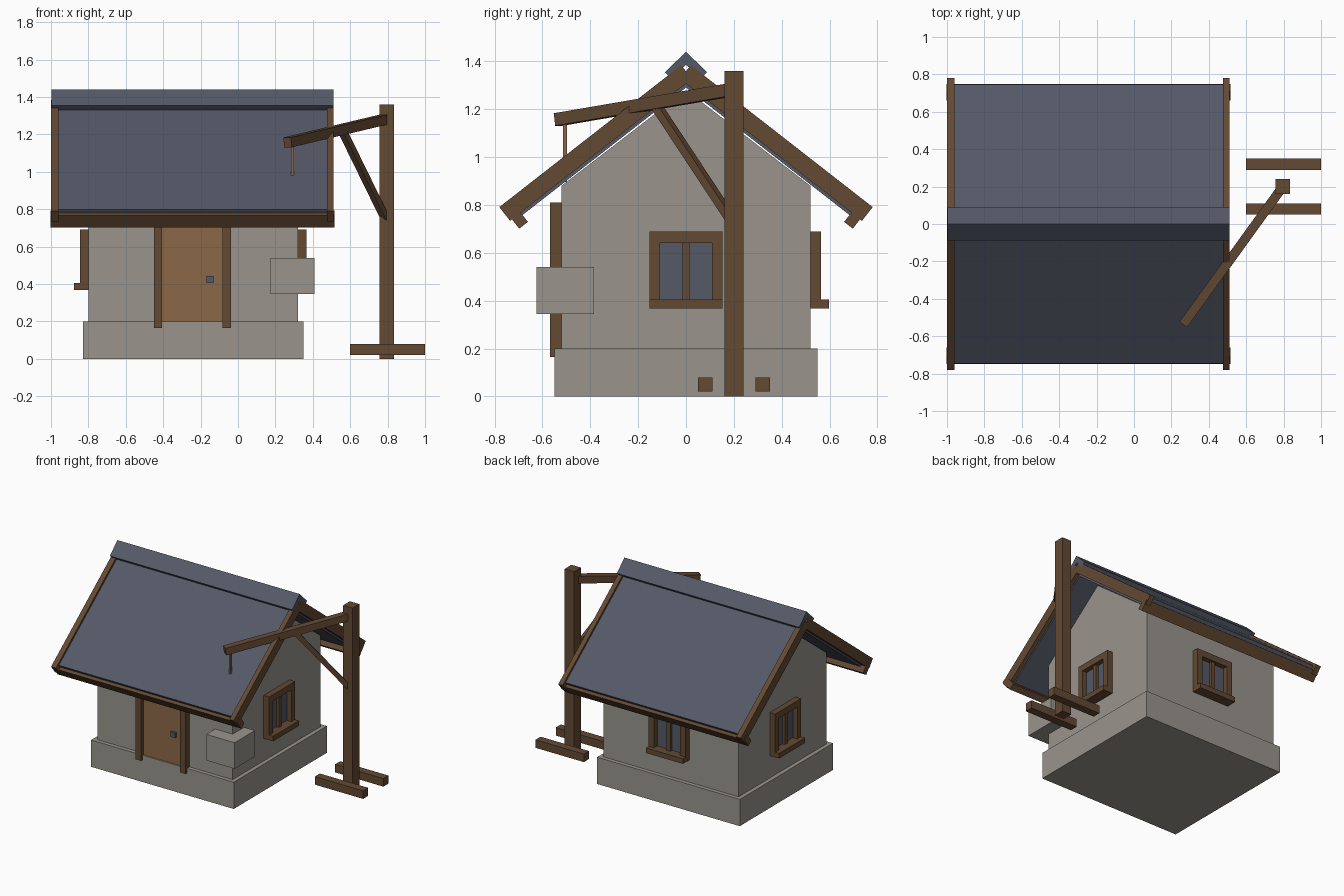
import bpy, bmesh, math
from mathutils import Vector, Matrix

if "Cube" in bpy.data.objects:
    bpy.data.objects.remove(bpy.data.objects["Cube"])


def material(name, rgb):
    m = bpy.data.materials.new(name)
    m.diffuse_color = (*rgb, 1)
    m.use_nodes = True
    m.node_tree.nodes["Principled BSDF"].inputs["Base Color"].default_value = m.diffuse_color
    return m


STONE = material("stone", (0.32, 0.30, 0.265))
WOOD = material("dark wood", (0.125, 0.067, 0.033))
DOOR = material("door wood", (0.26, 0.14, 0.065))
SLATE = material("slate", (0.09, 0.10, 0.135))


def finish(name, bm, mat):
    bmesh.ops.recalc_face_normals(bm, faces=bm.faces)
    me = bpy.data.meshes.new(name)
    bm.to_mesh(me)
    bm.free()
    me.materials.append(mat)
    ob = bpy.data.objects.new(name, me)
    bpy.context.collection.objects.link(ob)
    return ob


def box(name, lo, hi, mat, frame=Matrix()):
    """Box between two corners, placed by an optional frame."""
    lo, hi = Vector(lo), Vector(hi)
    bm = bmesh.new()
    m = frame @ Matrix.Translation((lo + hi) / 2) @ Matrix.Diagonal((*(hi - lo), 1))
    bmesh.ops.create_cube(bm, size=1, matrix=m)
    return finish(name, bm, mat)


def prism(name, profile, x0, x1, mat):
    """Extrude a (y, z) profile along x."""
    bm = bmesh.new()
    f = bm.faces.new([bm.verts.new((x0, y, z)) for y, z in profile])
    ext = bmesh.ops.extrude_face_region(bm, geom=[f])["geom"]
    bmesh.ops.translate(bm, vec=(x1 - x0, 0, 0),
                        verts=[v for v in ext if isinstance(v, bmesh.types.BMVert)])
    return finish(name, bm, mat)


def timber(name, p, q, w, h, mat):
    """Square timber running from p to q, w wide and h deep."""
    p, q = Vector(p), Vector(q)
    d = (q - p).normalized()
    side = d.cross(Vector((0, 0, 1))).normalized()
    up = side.cross(d)
    frame = Matrix.Translation(p) @ Matrix((d, side, up)).transposed().to_4x4()
    return box(name, (0, -w / 2, -h / 2), ((q - p).length, w / 2, h / 2), mat, frame)


# Stone base, gabled walls and corner block
box("base", (-0.83, -0.55, 0), (0.35, 0.55, 0.2), STONE)
prism("walls", [(-0.52, 0.2), (0.52, 0.2), (0.52, 0.88), (0, 1.28), (-0.52, 0.88)],
      -0.80, 0.32, STONE)
box("corner_block", (0.175, -0.625, 0.345), (0.41, -0.385, 0.54), STONE)

# Roof slopes, edge boards and eaves beams
ang = math.atan(0.78)
D = Vector((math.cos(ang), -math.sin(ang)))
N = Vector((math.sin(ang), math.cos(ang)))


def sloped(name, start, length, thick, side, x0, x1, mat):
    """Slab whose top edge runs down the roof slope from start (y, z)."""
    a = Vector(start)
    b = a + D * length
    pts = [a, b, b - N * thick, a - N * thick]
    prism(name, [(side * p.x, p.y) for p in pts], x0, x1, mat)


for side, word in ((-1, "front"), (1, "back")):
    sloped(f"{word}_roof", (0.02, 1.364), 0.725 / D.x, 0.07, side, -0.965, 0.48, SLATE)
    for x0, x1, end in ((-1.0, -0.96, "left"), (0.475, 0.51, "right")):
        sloped(f"{word}_{end}_edge_board", (0.02, 1.384), 0.76 / D.x, 0.073,
               side, x0, x1, WOOD)
    sloped(f"{word}_eaves_beam", (0.711, 0.794), 0.046, 0.082, side, -1.003, 0.515, WOOD)
prism("ridge_cap", [(0, 1.44), (0.088, 1.355), (0.06, 1.328), (0, 1.385),
                    (-0.06, 1.328), (-0.088, 1.355)], -0.998, 0.51, SLATE)

# Door with posts, lintel and latch
box("door", (-0.41, -0.54, 0.2), (-0.07, -0.51, 0.77), DOOR)
for x0, x1, word in ((-0.45, -0.405, "left"), (-0.082, -0.037, "right")):
    box(f"{word}_door_post", (x0, -0.568, 0.165), (x1, -0.51, 0.81), WOOD)
box("door_lintel", (-0.405, -0.568, 0.765), (-0.082, -0.51, 0.81), WOOD)
box("door_latch", (-0.168, -0.56, 0.405), (-0.13, -0.53, 0.443), SLATE)


# Windows: local x along the wall, local -y pointing outwards
def window(word, x, y, turn):
    f = Matrix.Translation((x, y, 0)) @ Matrix.Rotation(turn, 4, "Z")
    box(f"{word}_glass", (-0.11, -0.008, 0.4), (0.11, 0.02, 0.65), SLATE, f)
    for s in (-1, 1):
        a, b = sorted((s * 0.108, s * 0.153))
        box(f"{word}_window_side", (a, -0.045, 0.405), (b, 0.02, 0.642), WOOD, f)
    box(f"{word}_window_head", (-0.153, -0.045, 0.642), (0.153, 0.02, 0.69), WOOD, f)
    box(f"{word}_window_sill", (-0.153, -0.078, 0.367), (0.153, 0.02, 0.405), WOOD, f)
    box(f"{word}_window_bar", (-0.015, -0.03, 0.4), (0.015, 0.02, 0.645), WOOD, f)


window("right", 0.32, 0, math.pi / 2)
window("left", -0.80, 0, -math.pi / 2)
window("back", -0.24, 0.52, math.pi)

# Hoist: post on two feet, rising arm, brace and hanging rope
box("hoist_post", (0.757, 0.16, 0), (0.835, 0.24, 1.36), WOOD)
for y, word in ((0.08, "front"), (0.32, "back")):
    box(f"{word}_hoist_foot", (0.6, y - 0.03, 0.02), (1.0, y + 0.03, 0.08), WOOD)
timber("hoist_arm", (0.796, 0.2, 1.283), (0.265, -0.535, 1.157), 0.05, 0.053, WOOD)
timber("hoist_brace", (0.79, 0.185, 0.745), (0.56, -0.125, 1.215), 0.035, 0.035, WOOD)
box("hoist_rope", (0.283, -0.513, 0.895), (0.299, -0.497, 1.16), DOOR)
